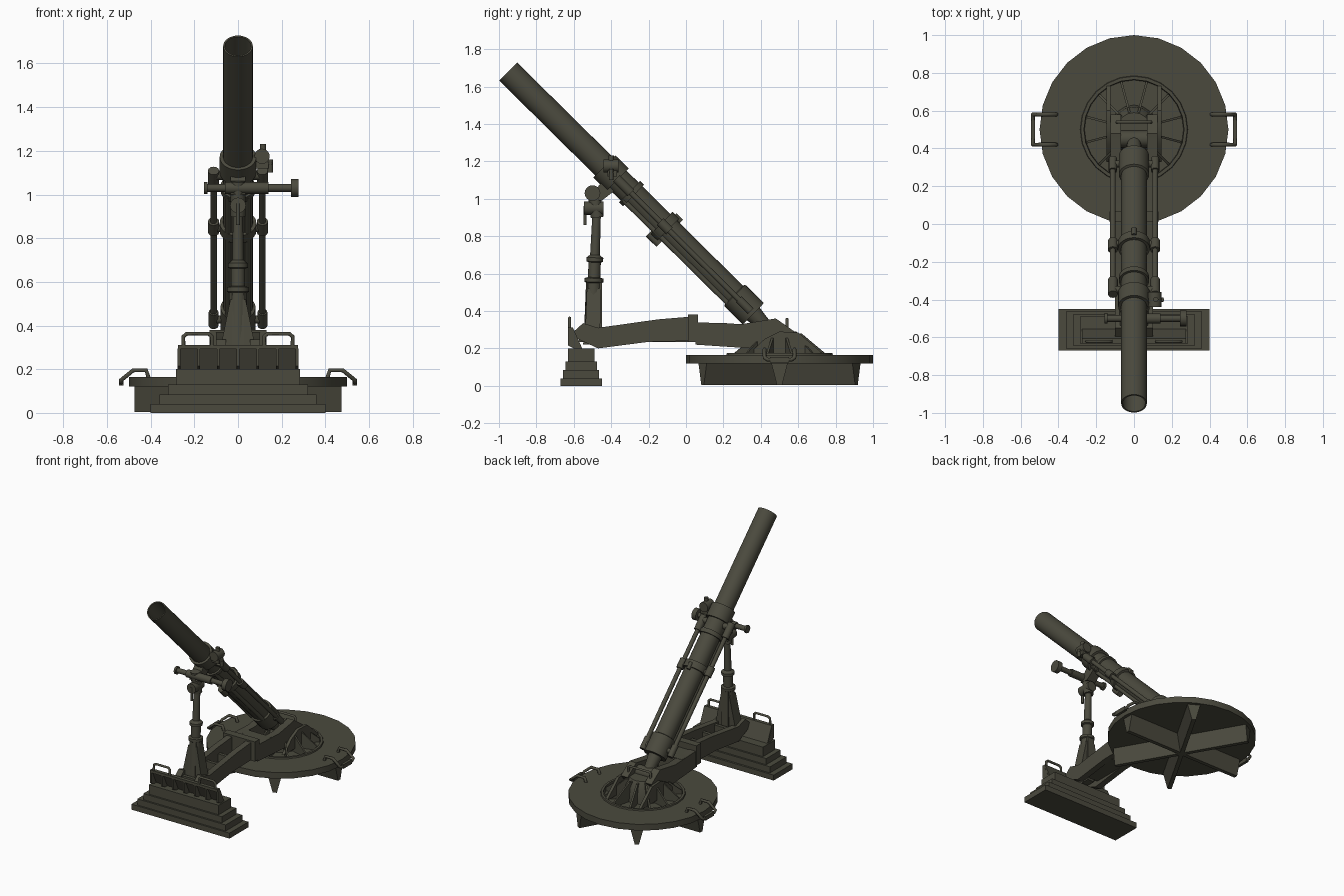
import bpy, bmesh, math
from mathutils import Vector, Matrix

if "Cube" in bpy.data.objects:
    bpy.data.objects.remove(bpy.data.objects["Cube"])

olive = bpy.data.materials.new("dark olive paint")
olive.diffuse_color = (0.070, 0.068, 0.048, 1)
olive.use_nodes = True
olive.node_tree.nodes["Principled BSDF"].inputs["Base Color"].default_value = olive.diffuse_color


def finish(bm, name):
    bmesh.ops.remove_doubles(bm, verts=bm.verts, dist=1e-5)
    bmesh.ops.recalc_face_normals(bm, faces=bm.faces)
    for f in bm.faces:
        f.smooth = True
    for e in bm.edges:
        e.smooth = len(e.link_faces) == 2 and e.calc_face_angle(3.0) < math.radians(32)
    me = bpy.data.meshes.new(name)
    bm.to_mesh(me)
    bm.free()
    me.materials.append(olive)
    ob = bpy.data.objects.new(name, me)
    bpy.context.collection.objects.link(ob)
    return ob


def box(name, x0, x1, y0, y1, z0, z1):
    return prism(name, [(y0, z0), (y1, z0), (y1, z1), (y0, z1)], x0, x1)


def prism(name, prof, x0, x1, matrix=None):
    """Extrude a (y, z) profile along x."""
    bm = bmesh.new()
    a = [bm.verts.new((x0, y, z)) for y, z in prof]
    b = [bm.verts.new((x1, y, z)) for y, z in prof]
    bm.faces.new(a)
    bm.faces.new(b[::-1])
    for i in range(len(a)):
        j = (i + 1) % len(a)
        bm.faces.new((a[i], a[j], b[j], b[i]))
    if matrix:
        bm.transform(matrix)
    return finish(bm, name)


def lathe(name, prof, origin, axis, n=16):
    """Spin (radius, distance) points about an axis."""
    bm = bmesh.new()
    vs = [bm.verts.new((0, r, h)) for r, h in prof]
    es = [bm.edges.new((vs[i], vs[i + 1])) for i in range(len(vs) - 1)]
    bmesh.ops.spin(bm, geom=vs + es, cent=(0, 0, 0), axis=(0, 0, 1),
                   angle=2 * math.pi, steps=n, use_duplicate=False)
    q = Vector(axis).to_track_quat('Z', 'Y').to_matrix().to_4x4()
    bm.transform(Matrix.Translation(origin) @ q)
    return finish(bm, name)


def rod(name, p, q, r, r2=None, n=12):
    d = Vector(q) - Vector(p)
    return lathe(name, [(0, 0), (r, 0), (r2 or r, d.length), (0, d.length)], p, d, n)


def bar(name, pts, r):
    """Bent round bar along a path."""
    cu = bpy.data.curves.new(name, 'CURVE')
    cu.dimensions = '3D'
    cu.bevel_depth = r
    cu.bevel_resolution = 1
    cu.use_fill_caps = True
    s = cu.splines.new('POLY')
    s.points.add(len(pts) - 1)
    for pt, co in zip(s.points, pts):
        pt.co = (*co, 1)
    cu.materials.append(olive)
    ob = bpy.data.objects.new(name, cu)
    bpy.context.collection.objects.link(ob)


# --- round base plate with recessed dish, wedge spades and gussets
C = Vector((0, 0.5, 0))
lathe("base_plate", [(0, .14), (.262, .14), (.265, .174), (.282, .174), (.285, .165),
                     (.5, .165), (.5, .12), (0, .12)], C, (0, 0, 1), 24)
wedge = [(-.045, .125), (.045, .125), (.014, .005), (-.014, .005)]
for i in range(6):
    m = Matrix.Translation(C) @ Matrix.Rotation(i * math.pi / 3, 4, 'Z')
    prism("spade", wedge, 0, .475, m)
gusset = [(.06, .14), (.262, .14), (.262, .165), (.12, .28), (.06, .28)]
for i in range(12):
    m = Matrix.Translation(C) @ Matrix.Rotation(math.radians(i * 30 + 15), 4, 'Z')
    prism("hub_gusset", gusset, -.006, .006, m)
lathe("hub", [(0, .14), (.13, .14), (.12, .24), (.09, .29), (0, .29)], C, (0, 0, 1), 16)

for s in (-1, 1):
    # carrying handles
    bar("plate_handle", [(s * x, y, z) for x, y, z in (
        (.41, .58, .16), (.42, .58, .195), (.48, .58, .195), (.535, .58, .15), (.535, .565, .14),
        (.535, .435, .14), (.535, .42, .15), (.48, .42, .195), (.42, .42, .195), (.41, .42, .16))], .011)
    box("handle_pad", s * .525, s * .545, .45, .55, .125, .155)
    # splayed hub cheeks
    prism("hub_cheek", [(.33, .165), (.42, .25), (.5, .29), (.6, .285), (.74, .165)],
          s * .125, s * .145)
    # yoke arms around the breech
    prism("yoke_arm", [(.05, .22), (.05, .34), (.3, .33), (.48, .36), (.58, .29), (.5, .2), (.35, .2)],
          s * .07, s * .125)
    # connecting beam rails
    prism("beam_rail", [(-.6, .26), (-.6, .29), (-.55, .335), (-.47, .31), (-.15, .355), (.03, .37),
                        (.03, .24), (-.2, .235), (-.47, .2)], s * .055, s * .1)
    # foot handles
    bar("foot_handle", [(s * x, -.622, z) for x, z in (
        (.12, .30), (.12, .35), (.135, .362), (.235, .362), (.25, .35), (.25, .30))], .009)
bar("hub_handle", [(-.09, .54, .28), (-.09, .54, .345), (-.08, .54, .355), (.08, .54, .355),
                   (.09, .54, .345), (.09, .54, .28)], .009)
box("yoke_bridge", -.12, .12, .05, .22, .22, .335)
box("beam_collar", -.13, .13, .01, .065, .235, .38)
for y in (-.56, -.42, -.28, -.14):
    box("beam_brace", -.06, .06, y - .012, y + .012, .235, .305)
box("beam_floor", -.06, .06, -.45, .02, .235, .25)

# --- stepped front foot
for w, y0, y1, z0, z1 in ((.4, -.67, -.45, 0, .04), (.36, -.658, -.464, .04, .085),
                          (.32, -.645, -.477, .085, .13), (.285, -.632, -.49, .13, .2)):
    box("foot_step", -w, w, y0, y1, z0, z1)
prism("foot_blade", [(-.575, .2), (-.555, .2), (-.605, .312), (-.632, .312), (-.632, .292), (-.618, .292)],
      -.275, .275)
for i in range(7):
    x = -.27 + i * .09
    prism("blade_rib", [(-.63, .215), (-.63, .295), (-.61, .295), (-.565, .2), (-.6, .2)], x - .006, x + .006)

# --- elevating column
base, up = Vector((0, -.505, .24)), Vector((0, .03, .75))
lathe("column", [(0, 0), (.042, 0), (.042, .31), (.05, .315), (.05, .335), (.033, .34), (.033, .42),
                 (.045, .425), (.045, .445), (.026, .46), (.022, .72), (0, .72)], base, up, 16)
prism("column_foot", [(-.55, .22), (-.45, .22), (-.45, .56), (-.525, .56)], -.028, .028)
bm = bmesh.new()
lo = [bm.verts.new(v) for v in ((-.09, -.54, .25), (.09, -.54, .25), (.09, -.46, .25), (-.09, -.46, .25))]
hi = [bm.verts.new(v) for v in ((-.035, -.53, .52), (.035, -.53, .52), (.035, -.455, .52), (-.035, -.455, .52))]
bm.faces.new(lo)
bm.faces.new(hi)
for i in range(4):
    j = (i + 1) % 4
    bm.faces.new((lo[i], lo[j], hi[j], hi[i]))
finish(bm, "column_socket")

# --- traverse screw, hand wheel and crank
rod("traverse_screw", (-.15, -.5, 1.03), (.25, -.5, 1.03), .018)
rod("traverse_sleeve", (-.06, -.5, 1.03), (.14, -.5, 1.03), .027)
rod("traverse_end", (-.155, -.5, 1.03), (-.14, -.5, 1.03), .028)
rod("hand_wheel", (.243, -.5, 1.03), (.277, -.5, 1.03), .042, n=16)
rod("column_head", (0, -.475, .9), (0, -.495, 1.06), .034)
rod("gear_case", (0, -.545, .95), (0, -.44, .95), .036, n=16)
rod("crank", (0, -.54, .96), (0, -.54, .86), .009)
prism("cradle_link", [(-.52, 1.0), (-.45, .99), (-.36, 1.06), (-.42, 1.13)], -.035, .035)

# --- barrel, hollow at the muzzle
B, D, N = Vector((0, .36, .385)), Vector((0, -1, .988)).normalized(), Vector((0, .7, .71))


def on(x, u, off=0):
    return B + D * u + N * off + Vector((x, 0, 0))


lathe("barrel", [(0, 0), (.08, 0), (.08, .14), (.068, .145), (.068, 1.842), (.06, 1.842),
                 (.058, 1.3), (0, 1.3)], B, D, 32)
for u, h, r in ((.64, .05, .084), (.9, .03, .08), (1.02, .1, .084)):
    lathe("barrel_clamp", [(.06, 0), (r, 0), (r, h), (.06, h)], on(0, u), D, 24)
rod("breech_neck", B + D * .02, (0, .44, .3), .05, .035)
rod("breech_pivot", (-.1, .45, .29), (.1, .45, .29), .045, n=16)

# recoil cylinders and their brackets
for s in (-1, 1):
    rod("recoil_rod", on(s * .112, .05), on(s * .112, 1.0), .015)
    for u0, u1, r in ((.02, .11, .022), (.63, .7, .026), (.92, 1.03, .026)):
        rod("recoil_sleeve", on(s * .112, u0), on(s * .112, u1), r)
    rod("recoil_stud", on(s * .05, .655), on(s * .112, .655), .018)
    rod("recoil_stud", on(s * .05, 1.0), on(s * .112, 1.0), .022)
    rod("recoil_stud", on(s * .05, .06), on(s * .112, .06), .018)
    rod("guide_strip", on(s * .045, .14, -.055), on(s * .045, .92, -.055), .014)
rod("under_guide_lug", on(0, .62, -.088), on(0, .7, -.088), .022)
rod("upper_lug", on(0, .62, .08), on(0, .67, .08), .014)

# --- sight
box("sight_bracket", .06, .14, -.42, -.37, 1.12, 1.15)
rod("sight_body", (.11, -.44, 1.175), (.11, -.36, 1.175), .035, n=16)
rod("sight_top", (.115, -.4, 1.2), (.115, -.4, 1.232), .014)
rod("sight_arm", (.11, -.4, 1.15), (.155, -.4, 1.14), .012)
rod("sight_knob", (.148, -.4, 1.1), (.148, -.4, 1.16), .012)
